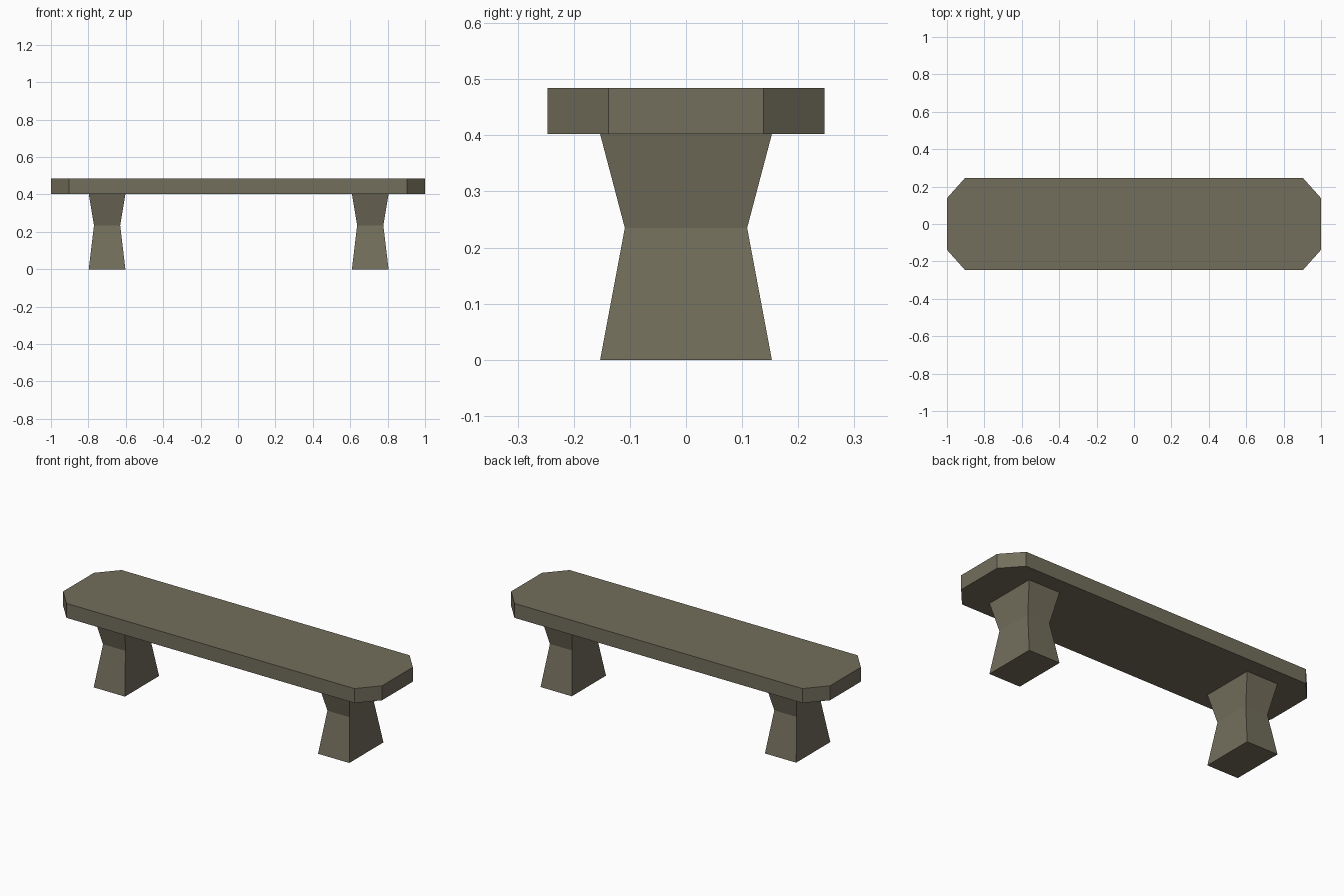
import bpy
import bmesh

if "Cube" in bpy.data.objects:
    bpy.data.objects.remove(bpy.data.objects["Cube"])

stone = bpy.data.materials.new("olive_stone")
stone.diffuse_color = (0.17, 0.157, 0.107, 1)
stone.use_nodes = True
stone.node_tree.nodes["Principled BSDF"].inputs["Base Color"].default_value = stone.diffuse_color


def loft(name, sections, location=(0, 0, 0)):
    """Closed solid through matching outlines; sections = [(z, [(x, y), ...]), ...]"""
    bm = bmesh.new()
    rings = [[bm.verts.new((x, y, z)) for x, y in outline] for z, outline in sections]
    n = len(rings[0])
    for low, high in zip(rings, rings[1:]):
        for i in range(n):
            j = (i + 1) % n
            bm.faces.new((low[i], low[j], high[j], high[i]))
    bm.faces.new(rings[0][::-1])
    bm.faces.new(rings[-1])
    mesh = bpy.data.meshes.new(name)
    bm.to_mesh(mesh)
    bm.free()
    mesh.materials.append(stone)
    obj = bpy.data.objects.new(name, mesh)
    obj.location = location
    bpy.context.collection.objects.link(obj)
    return obj


def rect(hx, hy):
    return [(-hx, -hy), (hx, -hy), (hx, hy), (-hx, hy)]


# Seat slab with clipped corners
hx, hy, cx, cy = 1.0, 0.247, 0.903, 0.138
octagon = [(-cx, -hy), (cx, -hy), (hx, -cy), (hx, cy),
           (cx, hy), (-cx, hy), (-hx, cy), (-hx, -cy)]
loft("seat", [(0.402, octagon), (0.484, octagon)])

# Waisted block legs
leg = [(0, rect(0.098, 0.153)), (0.235, rect(0.07, 0.109)), (0.402, rect(0.098, 0.153))]
for name, x in (("left_leg", -0.70), ("right_leg", 0.707)):
    loft(name, leg, (x, 0, 0))
